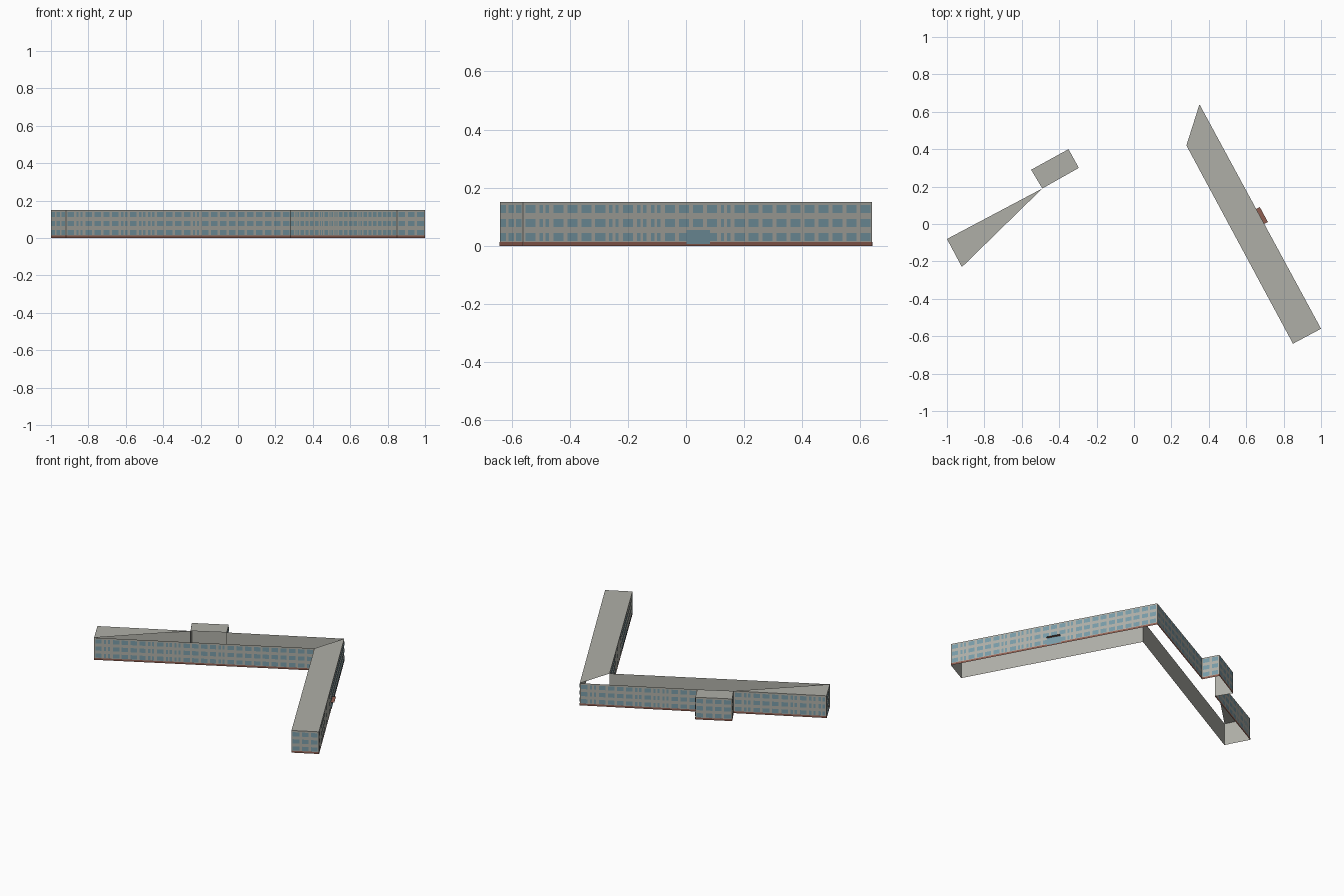
import bpy, bmesh
from mathutils import Vector

if "Cube" in bpy.data.objects:
    bpy.data.objects.remove(bpy.data.objects["Cube"])

HEIGHT = 0.15


def material(name, rgb):
    m = bpy.data.materials.new(name)
    m.diffuse_color = (*rgb, 1)
    m.use_nodes = True
    m.node_tree.nodes["Principled BSDF"].inputs["Base Color"].default_value = m.diffuse_color
    return m


GREY = material("grey_render", (0.43, 0.43, 0.39))
GLASS = material("blue_grey_glass", (0.19, 0.33, 0.39))
BRICK = material("red_brown_base", (0.28, 0.115, 0.085))


def build(name, faces, mat):
    """One object from a list of polygons."""
    bm = bmesh.new()
    for f in faces:
        bm.faces.new([bm.verts.new(p) for p in f])
    bmesh.ops.remove_doubles(bm, verts=bm.verts, dist=1e-5)
    me = bpy.data.meshes.new(name)
    bm.to_mesh(me)
    bm.free()
    me.materials.append(mat)
    ob = bpy.data.objects.new(name, me)
    bpy.context.collection.objects.link(ob)
    return ob


def panel(a, b, s0, s1, z0, z1, off=0.0):
    """Upright quad on wall a-b between distances s0 and s1, pushed outward."""
    d = (b - a).normalized()
    n = Vector((d.y, -d.x)) * off
    p, q = a + d * s0 + n, a + d * s1 + n
    return [(p.x, p.y, z0), (q.x, q.y, z0), (q.x, q.y, z1), (p.x, p.y, z1)]


# Footprint, counter-clockwise: two wings and a stair block at the back
outline = [Vector(p) for p in (
    (-0.92, -0.23), (0.28, 0.42), (0.85, -0.64), (1.0, -0.56), (0.35, 0.64),
    (-0.295, 0.30), (-0.35, 0.40), (-0.55, 0.29), (-0.49, 0.19), (-1.0, -0.08))]
edges = list(zip(outline, outline[1:] + outline[:1]))

walls, base, windows = [], [], []
for a, b in edges:
    length = (b - a).length
    walls.append(panel(a, b, 0, length, 0, HEIGHT))
    base.append(panel(a, b, 0, length, 0, 0.013, 0.001))
    # Three storeys of windows: mostly wide, some slots split into narrow pairs
    count = max(2, round(length / 0.055))
    pitch = length / count
    for i in range(count):
        s = i * pitch
        if count > 5 and i in (1, 6, 8, 9, 14):
            spans = ((0.14, 0.38), (0.58, 0.82))
        else:
            spans = ((0.14, 0.86),)
        for u, v in spans:
            for row in range(3):
                z = 0.016 + 0.048 * row
                windows.append(panel(a, b, s + u * pitch, s + v * pitch,
                                     z, z + 0.028, 0.002))

build("outer_walls", walls, GREY)
build("base_band", base, BRICK)
build("windows", windows, GLASS)

# Roof pieces: right wing, stair block, left end (rest is open)
roof = [[(outline[i].x, outline[i].y, HEIGHT) for i in ids]
        for ids in ((1, 2, 3, 4), (5, 6, 7, 8), (0, 8, 9))]
build("roof", roof, GREY)

# Entrance glazing on the right wing's outer wall
a, b = outline[3], outline[4]
s0, s1 = 0.637, 0.728
build("entrance_glazing", [panel(a, b, s0, s1, 0.006, 0.054, 0.004)], GLASS)

# Thin canopy over the entrance
near = panel(a, b, s0, s1, 0.054, 0.054)
far = panel(a, b, s0, s1, 0.054, 0.054, 0.022)
build("entrance_canopy", [[far[0], far[1], near[1], near[0]]], BRICK)
